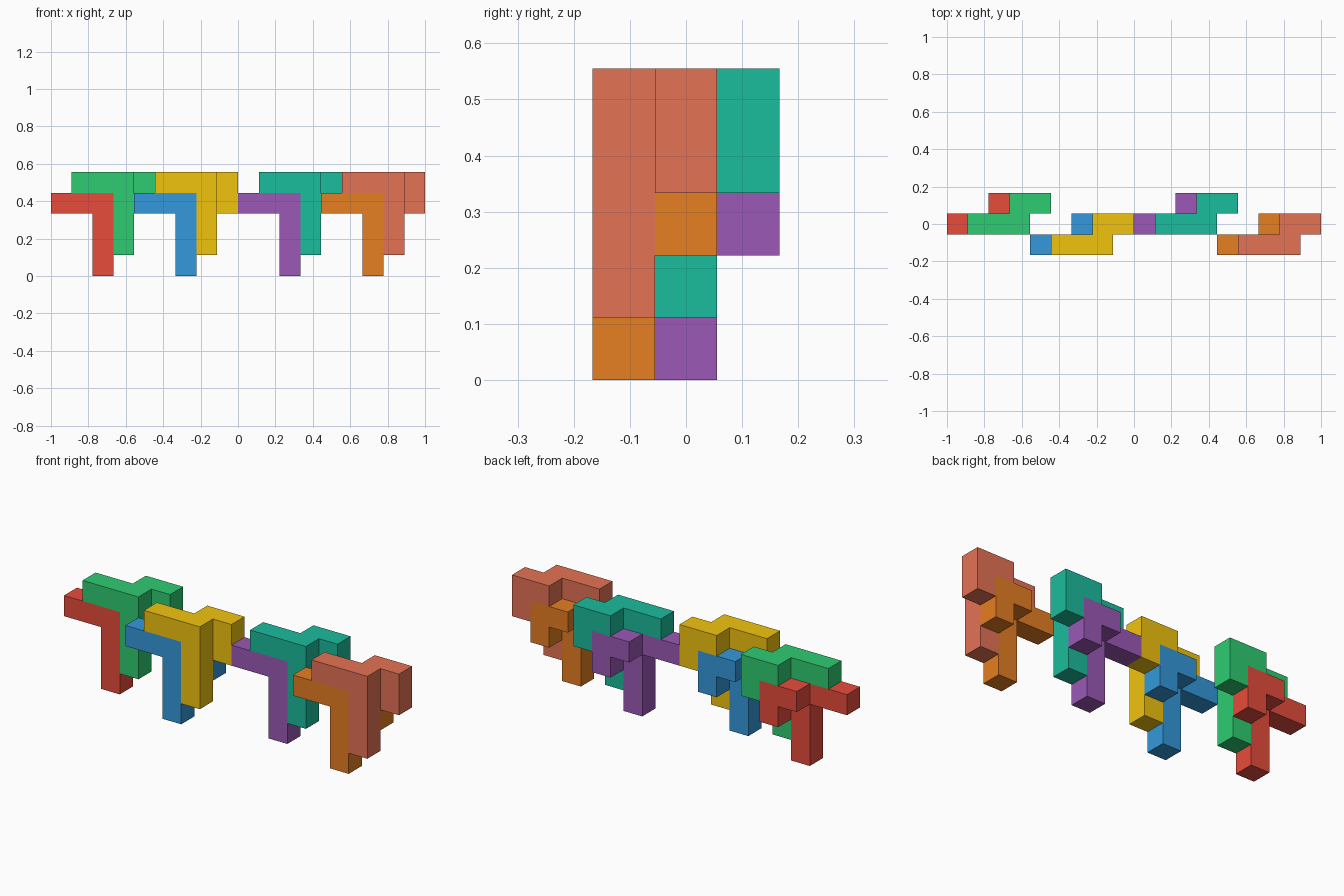
import bpy, bmesh, math
from mathutils import Vector

if "Cube" in bpy.data.objects:
    bpy.data.objects.remove(bpy.data.objects["Cube"])

U = 1 / 9  # edge of one cube cell

# Cells shared by every piece: bar, long leg, then a short hook one layer back
CELLS = ([(0, 0, 3), (1, 0, 3)] + [(2, 0, k) for k in range(4)]
         + [(2, 1, 3), (3, 1, 3), (3, 1, 2)])


def linear(c):
    return c / 12.92 if c <= 0.04045 else ((c + 0.055) / 1.055) ** 2.4


def cell_mesh(name, cells):
    """Outer skin of joined cube cells, with no internal faces."""
    bm = bmesh.new()
    filled = set(cells)
    for cell in cells:
        for axis in range(3):
            for side in (0, 1):
                near = list(cell)
                near[axis] += 1 if side else -1
                if tuple(near) in filled:
                    continue
                b, c = (axis + 1) % 3, (axis + 2) % 3
                loop = []
                for db, dc in ((0, 0), (1, 0), (1, 1), (0, 1)):
                    p = Vector(cell)
                    p[axis] += side
                    p[b] += db
                    p[c] += dc
                    loop.append(bm.verts.new(p * U))
                bm.faces.new(loop if side else loop[::-1])
    bmesh.ops.remove_doubles(bm, verts=bm.verts, dist=1e-4)
    bmesh.ops.dissolve_limit(bm, angle_limit=math.radians(1),
                             verts=bm.verts, edges=bm.edges)
    mesh = bpy.data.meshes.new(name)
    bm.to_mesh(mesh)
    bm.free()
    return mesh


def piece(name, i, j, k, hex_color):
    """One puzzle piece placed at cell (i, j, k)."""
    mesh = cell_mesh(name, CELLS)
    mat = bpy.data.materials.new(name + "_color")
    rgb = [linear(int(hex_color[n:n + 2], 16) / 255) for n in (0, 2, 4)]
    mat.diffuse_color = (*rgb, 1)
    mat.use_nodes = True
    mat.node_tree.nodes["Principled BSDF"].inputs["Base Color"].default_value = mat.diffuse_color
    mesh.materials.append(mat)
    obj = bpy.data.objects.new(name, mesh)
    obj.location = (-1 + i * U, (j - 1.5) * U, k * U)
    bpy.context.collection.objects.link(obj)


# Interlocked pairs: lower piece, and an upper one shifted one cell right and up
PAIRS = [
    (0, 1, ("red", "E74C3C"), ("green", "2ECC71")),
    (4, 0, ("blue", "3498DB"), ("yellow", "F1C40F")),
    (9, 1, ("purple", "9B59B6"), ("teal", "1ABC9C")),
    (13, 0, ("orange", "E67E22"), ("coral", "E57255")),
]
for i, j, low, high in PAIRS:
    piece(low[0] + "_piece", i, j, 0, low[1])
    piece(high[0] + "_piece", i + 1, j, 1, high[1])
